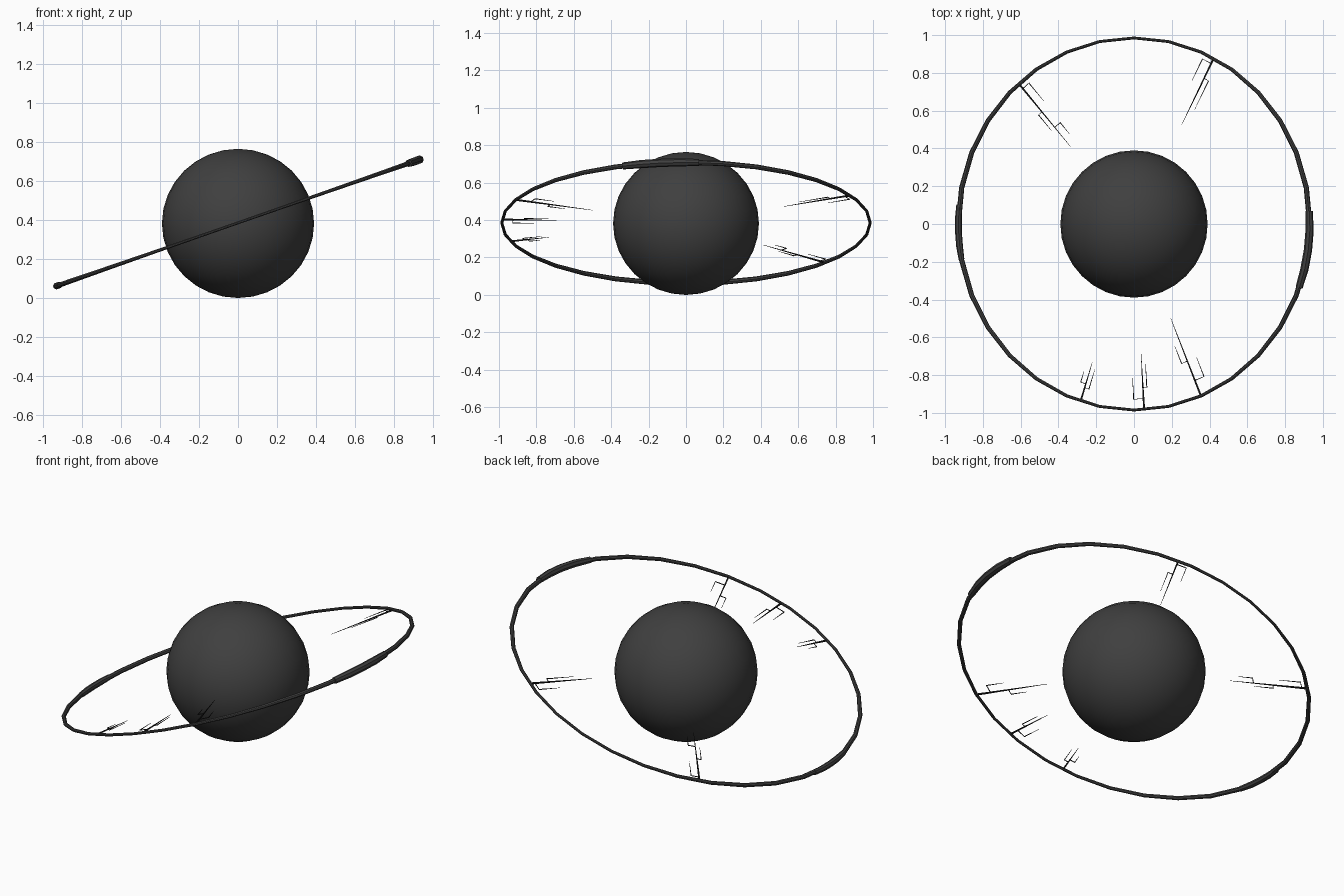
import bpy, bmesh
from math import sin, cos, pi, radians
from mathutils import Vector

if "Cube" in bpy.data.objects:
    bpy.data.objects.remove(bpy.data.objects["Cube"])

TILT = radians(19.2)
CENTRE = (0, 0, 0.385)
RADIUS = 0.985


def material(name, value):
    mat = bpy.data.materials.new(name)
    mat.use_nodes = True
    colour = (value, value, value, 1)
    mat.diffuse_color = colour
    mat.node_tree.nodes["Principled BSDF"].inputs["Base Color"].default_value = colour
    return mat


grey = material("charcoal grey", 0.05)
black = material("near black", 0.012)


def add_tube(bm, points, radii, sides=8, closed=False):
    """Sweep a round section along a path lying in the ring plane."""
    count = len(points)
    rings = []
    for i, p in enumerate(points):
        before = points[i - 1] if closed or i else p
        after = points[(i + 1) % count] if closed or i < count - 1 else p
        along = (after - before).normalized()
        across = along.cross(Vector((0, 0, 1)))
        ring = []
        for k in range(sides):
            t = 2 * pi * (k + 0.5) / sides
            offset = across * cos(t) + Vector((0, 0, sin(t)))
            ring.append(bm.verts.new(p + offset * radii[i]))
        rings.append(ring)
    for i in range(count if closed else count - 1):
        a, b = rings[i], rings[(i + 1) % count]
        for k in range(sides):
            n = (k + 1) % sides
            bm.faces.new((a[k], a[n], b[n], b[k]))
    if not closed:
        bm.faces.new(rings[0])
        bm.faces.new(rings[-1])


def finish(bm, name, mat):
    """Turn the bmesh into an object tilted into the ring plane."""
    bmesh.ops.recalc_face_normals(bm, faces=bm.faces)
    mesh = bpy.data.meshes.new(name)
    bm.to_mesh(mesh)
    bm.free()
    mesh.materials.append(mat)
    obj = bpy.data.objects.new(name, mesh)
    bpy.context.collection.objects.link(obj)
    obj.location = CENTRE
    obj.rotation_euler = (0, -TILT, 0)
    return obj


def polar(angle, radius=RADIUS):
    return Vector((cos(angle) * radius, sin(angle) * radius, 0))


# Central globe, slightly flattened
bpy.ops.mesh.primitive_uv_sphere_add(segments=32, ring_count=16, radius=0.39,
                                     location=(0, 0, 0.382))
globe = bpy.context.object
globe.name = "globe"
globe.scale.z = 0.98
globe.data.materials.append(grey)
bpy.ops.object.shade_smooth()

# Tilted ring, thicker at its high and low ends
angles = [2 * pi * i / 32 for i in range(32)]
bm = bmesh.new()
add_tube(bm, [polar(a) for a in angles],
         [0.008 + 0.006 * cos(a) ** 2 for a in angles], closed=True)
finish(bm, "ring", grey)

# Thick sleeves on the ring
for name, start, end, thick in (("high_sleeve", -20, 4, 0.022),
                                ("low_sleeve", 174, 191, 0.018)):
    steps = [radians(start + (end - start) * i / 4) for i in range(5)]
    bm = bmesh.new()
    add_tube(bm, [polar(a) for a in steps],
             [thick * 0.85] + [thick] * 3 + [thick * 0.85])
    finish(bm, name, grey)

# Branching spines pointing inward: angle, length,
# then branches as (start fraction, sideways offset, length)
spines = [
    (63, 0.40, [(0.08, 0.055, 0.13), (0.3, -0.028, 0.17)]),
    (131, 0.44, [(0.08, -0.045, 0.125), (0.45, 0.025, 0.11), (0.7, -0.04, 0.08)]),
    (292.4, 0.445, [(0.2, 0.055, 0.11), (0.45, -0.035, 0.1)]),
    (273.3, 0.295, [(0.2, -0.055, 0.115), (0.4, 0.022, 0.13)]),
    (252.3, 0.215, [(0.45, -0.03, 0.06), (0.35, 0.025, 0.11)]),
]
for number, (degrees, length, branches) in enumerate(spines, 1):
    a = radians(degrees)
    root, inward = polar(a), -polar(a, 1)
    sideways = polar(a + pi / 2, 1)
    bm = bmesh.new()
    add_tube(bm, [root, root + inward * length], [0.006, 0.001], sides=4)
    for fraction, offset, reach in branches:
        base = root + inward * length * fraction
        elbow = base + sideways * offset
        add_tube(bm, [base, elbow, elbow + inward * reach],
                 [0.003, 0.003, 0.001], sides=4)
    finish(bm, f"spine_{number}", black)
